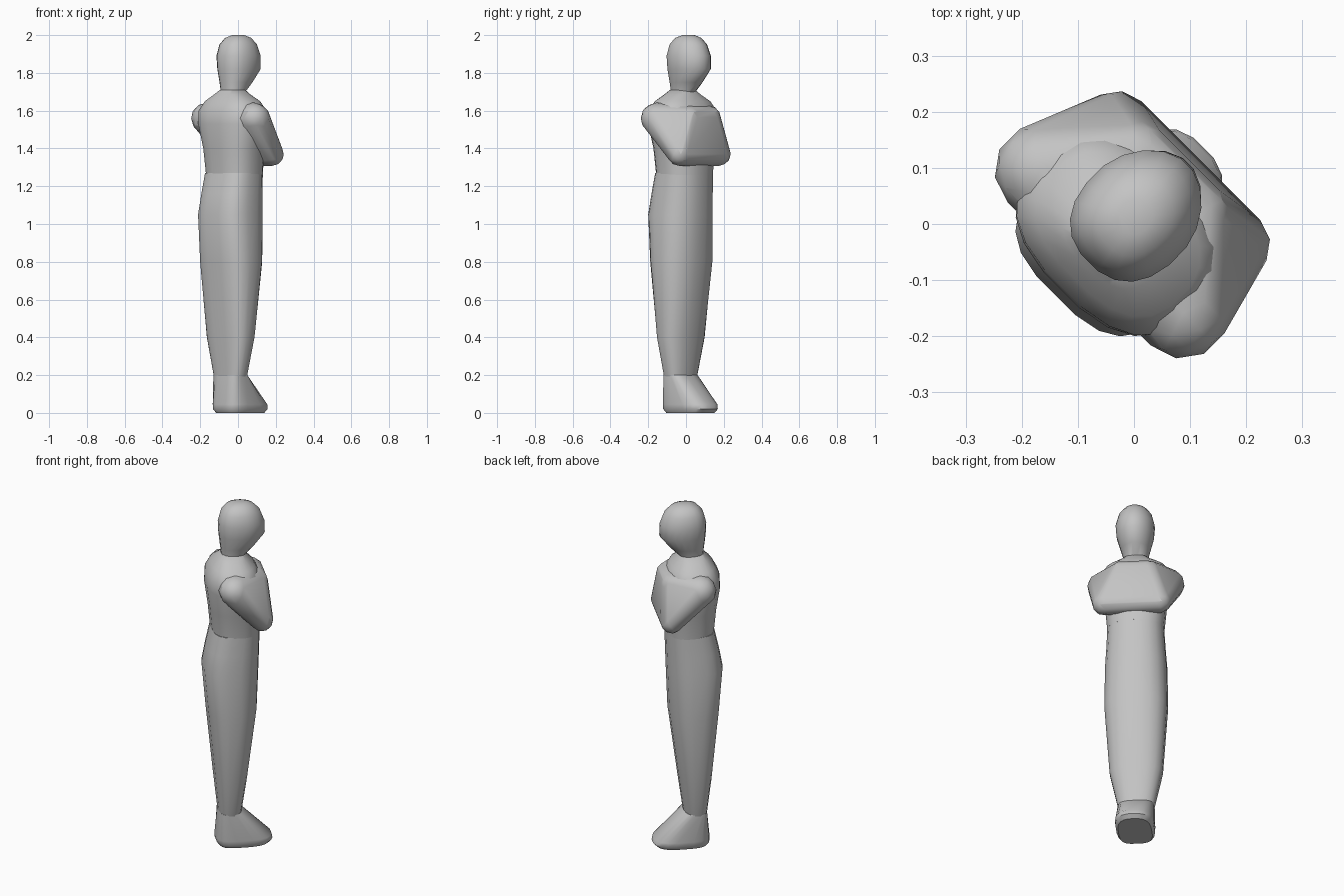
import bpy, bmesh, math
from mathutils import Matrix, Vector

if "Cube" in bpy.data.objects:
    bpy.data.objects.remove(bpy.data.objects["Cube"])

# The figure is built facing +y, then turned 45 degrees
TURN = Matrix.Rotation(math.radians(-45), 4, 'Z')

grey = bpy.data.materials.new("matte grey")
grey.diffuse_color = (0.55, 0.55, 0.55, 1)
grey.use_nodes = True
grey.node_tree.nodes["Principled BSDF"].inputs["Base Color"].default_value = grey.diffuse_color


def finish(bm, name, angle=40):
    bmesh.ops.recalc_face_normals(bm, faces=bm.faces)
    bm.transform(TURN)
    me = bpy.data.meshes.new(name)
    bm.to_mesh(me)
    bm.free()
    ob = bpy.data.objects.new(name, me)
    bpy.context.collection.objects.link(ob)
    me.materials.append(grey)
    bpy.ops.object.select_all(action='DESELECT')
    ob.select_set(True)
    bpy.context.view_layer.objects.active = ob
    bpy.ops.object.shade_smooth_by_angle(angle=math.radians(angle))
    return ob


def loft(name, rings, front_exp=2.3, back_exp=3.0, sides=20):
    """Rings are (z, back, front, half width); rounded-box cross-sections."""
    bm = bmesh.new()
    loops = []
    for z, back, front, hw in rings:
        mid, half = (back + front) / 2, (front - back) / 2
        loop = []
        for i in range(sides):
            a = 2 * math.pi * (i + 0.5) / sides
            c, s = math.cos(a), math.sin(a)
            e = 2 / (front_exp if s > 0 else back_exp)
            x = math.copysign(abs(c) ** e, c) * hw - 0.008
            y = math.copysign(abs(s) ** e, s) * half + mid
            loop.append(bm.verts.new((x, y, z)))
        loops.append(loop)
    for a, b in zip(loops, loops[1:]):
        for i in range(sides):
            j = (i + 1) % sides
            bm.faces.new((a[i], a[j], b[j], b[i]))
    bm.faces.new(loops[0])
    bm.faces.new(loops[-1])
    return finish(bm, name)


def hull(name, balls):
    """Convex skin around balls given as (x, y, z, radius)."""
    bm = bmesh.new()
    for x, y, z, r in balls:
        bmesh.ops.create_icosphere(bm, subdivisions=2, radius=r,
                                   matrix=Matrix.Translation((x, y, z)))
    out = bmesh.ops.convex_hull(bm, input=bm.verts)
    inner = [g for g in out["geom_interior"] if isinstance(g, bmesh.types.BMVert)]
    bmesh.ops.delete(bm, geom=inner, context='VERTS')
    return finish(bm, name)


# Feet joined into one wedge, toes forward
loft("feet", [(0.0, -0.105, 0.165, 0.09), (0.02, -0.12, 0.185, 0.103),
              (0.045, -0.121, 0.18, 0.105), (0.20, -0.106, 0.016, 0.098)],
     front_exp=2.7, back_exp=3.6)

# Legs joined into one tapering column, up to the waist
loft("legs", [(0.19, -0.106, 0.016, 0.098), (0.40, -0.128, 0.045, 0.143),
              (0.80, -0.168, 0.098, 0.17), (1.05, -0.19, 0.108, 0.166),
              (1.16, -0.170, 0.112, 0.158), (1.27, -0.145, 0.115, 0.152)])

# Torso with broad back and sloping shoulders
loft("torso", [(1.26, -0.145, 0.115, 0.152), (1.40, -0.158, 0.12, 0.165),
               (1.53, -0.176, 0.125, 0.195), (1.60, -0.172, 0.115, 0.195),
               (1.65, -0.145, 0.085, 0.16), (1.685, -0.115, 0.05, 0.10),
               (1.71, -0.092, 0.03, 0.065)], back_exp=2.6)

# Folded arms: shoulders, elbows and upper chest wrapped in one block
balls = []
for side in (-1, 1):
    balls += [(side * 0.18 - 0.006, -0.05, 1.56, 0.082),
              (side * 0.15 + 0.004, 0.102, 1.37, 0.062),
              (side * 0.075 - 0.01, 0.09, 1.565, 0.06)]
hull("folded_arms", balls)

# Head with pointed face narrowing into the neck
loft("head", [(1.60, -0.088, 0.03, 0.06), (1.69, -0.088, 0.03, 0.06),
              (1.75, -0.095, 0.09, 0.078), (1.82, -0.103, 0.146, 0.100),
              (1.89, -0.106, 0.143, 0.105), (1.95, -0.09, 0.12, 0.090),
              (1.985, -0.06, 0.085, 0.064), (2.0, -0.02, 0.045, 0.03)],
     front_exp=1.9, back_exp=2.4)
